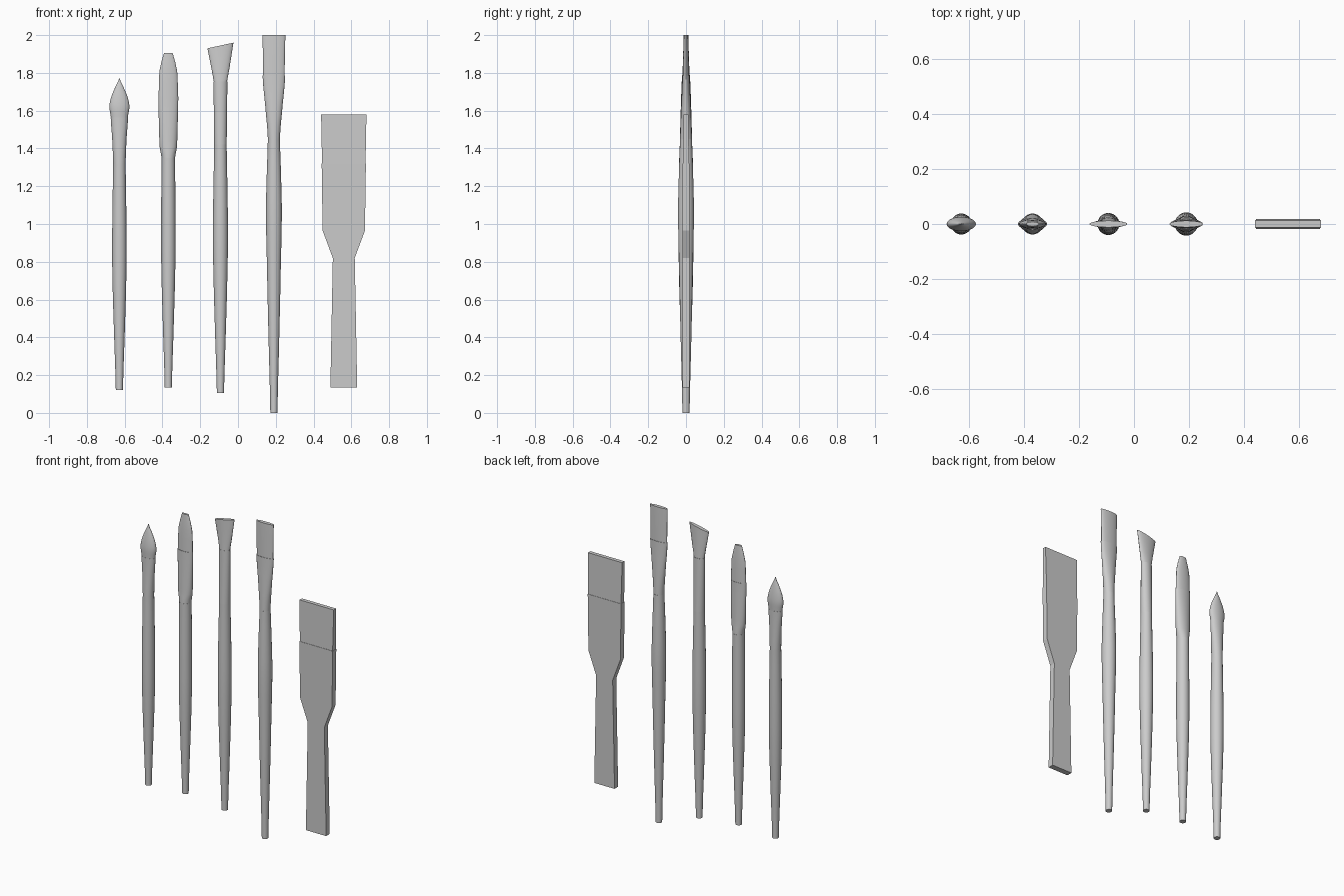
import bpy, bmesh, math

if "Cube" in bpy.data.objects:
    bpy.data.objects.remove(bpy.data.objects["Cube"])

SIDES = 28


def add_mesh(name, bm, angle):
    bmesh.ops.recalc_face_normals(bm, faces=bm.faces[:])
    me = bpy.data.meshes.new(name)
    bm.to_mesh(me)
    bm.free()
    ob = bpy.data.objects.new(name, me)
    bpy.context.collection.objects.link(ob)
    bpy.ops.object.select_all(action='DESELECT')
    ob.select_set(True)
    bpy.context.view_layer.objects.active = ob
    bpy.ops.object.shade_smooth_by_angle(angle=math.radians(angle))
    return ob


def smooth_stations(pts, steps=4):
    """Catmull-Rom through (z, rx, ry) stations."""
    out = []
    for i in range(len(pts) - 1):
        a, b = pts[max(i - 1, 0)], pts[i]
        c, d = pts[i + 1], pts[min(i + 2, len(pts) - 1)]
        for s in range(steps):
            t = s / steps
            row = [b[k] + (c[k] - b[k]) * t for k in range(1)]
            for k in (1, 2):
                row.append(0.5 * (2 * b[k] + (c[k] - a[k]) * t
                           + (2 * a[k] - 5 * b[k] + 4 * c[k] - d[k]) * t * t
                           + (3 * b[k] - a[k] - 3 * c[k] + d[k]) * t ** 3))
            out.append(tuple(row))
    return out + [pts[-1]]


def loft(name, cx, stations, sides=SIDES, top_slope=0.0, angle=35):
    """Stack ellipses (or rectangles when sides is 4) up the z axis and cap the ends."""
    bm = bmesh.new()
    rings = []
    for i, (z, rx, ry) in enumerate(stations):
        slope = top_slope if i == len(stations) - 1 else 0
        ring = []
        for j in range(sides):
            if sides == 4:
                u, v = ((1, 1), (-1, 1), (-1, -1), (1, -1))[j]
            else:
                a = 2 * math.pi * j / sides
                u, v = math.cos(a), math.sin(a)
            ring.append(bm.verts.new((cx + u * rx, v * ry, z + slope * u)))
        rings.append(ring)
    for lo, hi in zip(rings, rings[1:]):
        for j in range(sides):
            k = (j + 1) % sides
            bm.faces.new((lo[j], lo[k], hi[k], hi[j]))
    bm.faces.new(rings[0])
    bm.faces.new(rings[-1])
    return add_mesh(name, bm, angle)


def handle(name, cx, z0, z_mid, r_mid, z1, r1):
    """Round tapering handle, thickest in the middle."""
    span = z_mid - z0
    pts = [(z0, 0.019, 0.019), (z0 + span * 0.4, 0.029, 0.029),
           (z0 + span * 0.75, 0.037, 0.037), (z_mid, r_mid, r_mid),
           ((z_mid + z1) / 2, (r_mid * 0.6 + r1 * 0.4), (r_mid * 0.6 + r1 * 0.4)),
           (z1, r1, r1)]
    loft(name, cx, smooth_stations(pts))


# Round pointed brush
handle("round_handle", -0.628, 0.12, 0.93, 0.038, 1.32, 0.033)
loft("round_ferrule", -0.628, smooth_stations(
    [(1.32, 0.033, 0.033), (1.45, 0.038, 0.029), (1.565, 0.046, 0.026)]))
loft("round_bristles", -0.628, smooth_stations(
    [(1.565, 0.045, 0.025), (1.62, 0.053, 0.026), (1.67, 0.044, 0.021),
     (1.72, 0.024, 0.012), (1.77, 0.002, 0.001)]))

# Filbert brush with a tapered tip
handle("filbert_handle", -0.369, 0.135, 0.98, 0.038, 1.35, 0.036)
loft("filbert_ferrule", -0.369, smooth_stations(
    [(1.35, 0.036, 0.035), (1.41, 0.046, 0.031), (1.54, 0.050, 0.026), (1.675, 0.053, 0.021)]))
loft("filbert_bristles", -0.369,
     [(1.675, 0.051, 0.019), (1.75, 0.050, 0.017), (1.81, 0.047, 0.015),
      (1.86, 0.036, 0.012), (1.905, 0.023, 0.008)])

# Angled fan-shaped brush
handle("angled_handle", -0.093, 0.105, 0.95, 0.040, 1.42, 0.033)
loft("angled_ferrule", -0.093, [(1.42, 0.033, 0.033), (1.6, 0.035, 0.028), (1.755, 0.037, 0.023)])
loft("angled_bristles", -0.093,
     [(1.755, 0.035, 0.022), (1.82, 0.047, 0.018), (1.945, 0.069, 0.012)], top_slope=0.015)

# Flat brush
handle("flat_handle", 0.19, 0.0, 1.06, 0.042, 1.45, 0.032)
loft("flat_ferrule", 0.19, smooth_stations(
    [(1.45, 0.032, 0.031), (1.58, 0.042, 0.027), (1.785, 0.060, 0.019)]))
loft("flat_bristles", 0.19, [(1.785, 0.057, 0.017), (1.9, 0.058, 0.015), (2.0, 0.061, 0.012)])

# Wide paddle brush
loft("paddle_handle", 0.56,
     [(0.135, 0.071, 0.018), (0.82, 0.058, 0.018), (0.965, 0.112, 0.018), (1.32, 0.117, 0.018)],
     sides=4, angle=10)
loft("paddle_bristles", 0.56, [(1.32, 0.115, 0.016), (1.58, 0.120, 0.012)], sides=4, angle=10)
